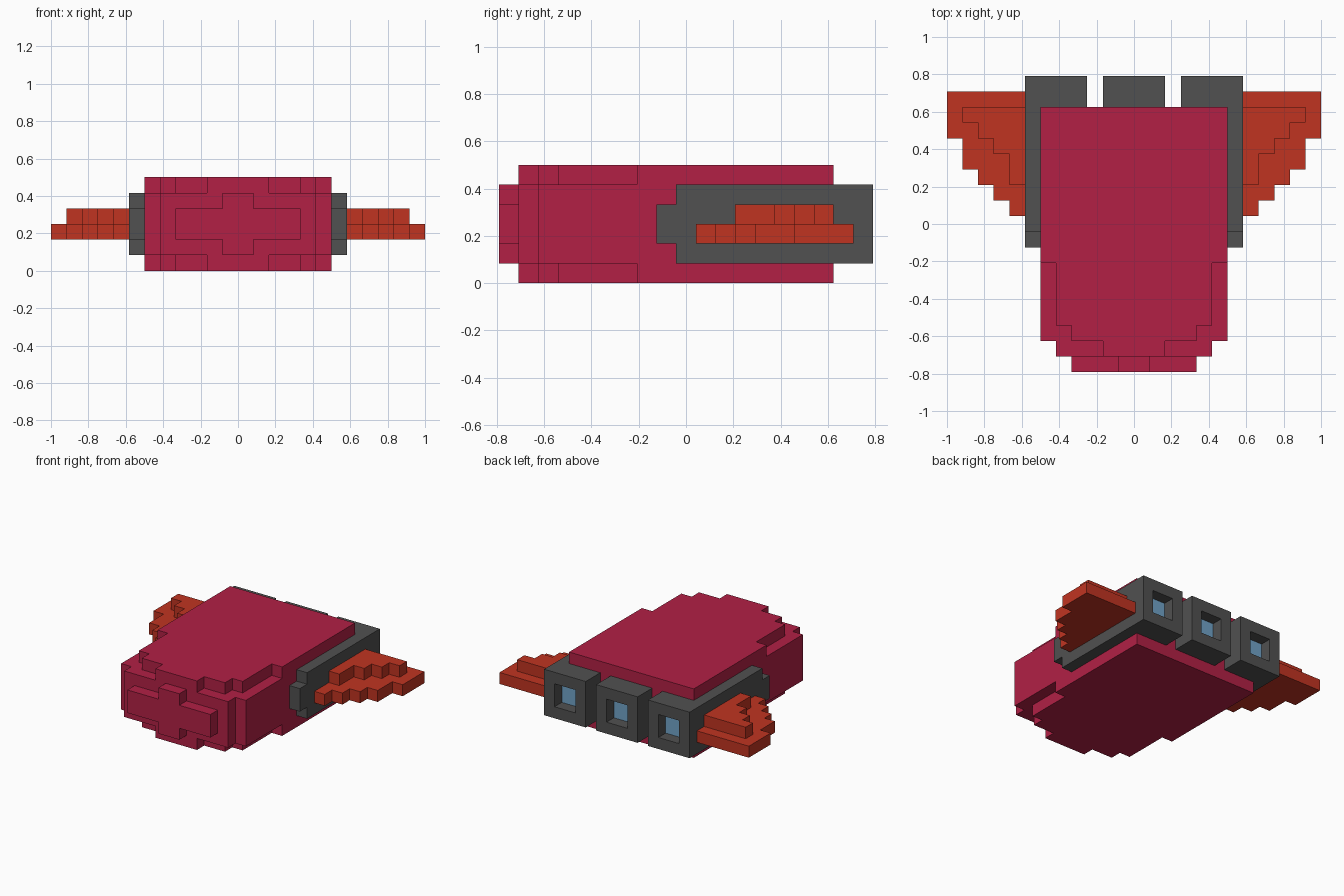
import bpy, bmesh
from mathutils import Vector

if "Cube" in bpy.data.objects:
    bpy.data.objects.remove(bpy.data.objects["Cube"], do_unlink=True)

U = 1 / 12      # size of one block
MID_Y = 9.5     # depth is 19 blocks, counted from the nose


def material(name, rgb):
    m = bpy.data.materials.new(name)
    m.use_nodes = True
    m.diffuse_color = (*rgb, 1)
    bsdf = next(n for n in m.node_tree.nodes if n.type == 'BSDF_PRINCIPLED')
    bsdf.inputs["Base Color"].default_value = (*rgb, 1)
    return m


crimson = material("crimson hull", (0.445, 0.0145, 0.060))
grey = material("dark grey metal", (0.082, 0.082, 0.082))
orange = material("orange red wing", (0.53, 0.034, 0.0155))
blue = material("blue thruster glow", (0.165, 0.37, 0.58))


def cells(boxes):
    """Unit cells covered by boxes given as (x0, x1, y0, y1, z0, z1)."""
    return {(x, y, z) for x0, x1, y0, y1, z0, z1 in boxes
            for x in range(x0, x1) for y in range(y0, y1) for z in range(z0, z1)}


def blocks(name, boxes, mats, holes=(), glow=None, mirror=False):
    """Outer skin of a union of boxes, with flat areas merged."""
    if mirror:
        boxes = [(-b[1], -b[0], *b[2:]) for b in boxes]
        holes = [(-b[1], -b[0], *b[2:]) for b in holes]
    solid = cells(boxes) - cells(holes)
    bm = bmesh.new()
    verts = {}

    def vert(p):
        if p not in verts:
            verts[p] = bm.verts.new((p[0] * U, (p[1] - MID_Y) * U, p[2] * U))
        return verts[p]

    for c in solid:
        for axis in range(3):
            for side in (0, 1):
                near = list(c)
                near[axis] += 2 * side - 1
                if tuple(near) in solid:
                    continue
                a, b = (axis + 1) % 3, (axis + 2) % 3
                ring = []
                for da, db in ((0, 0), (1, 0), (1, 1), (0, 1)):
                    p = list(c)
                    p[axis] += side
                    p[a] += da
                    p[b] += db
                    ring.append(vert(tuple(p)))
                face = bm.faces.new(ring if side else ring[::-1])
                # recessed faces looking backwards glow
                if glow is not None and axis == 1 and side and c[1] + 1 == glow:
                    face.material_index = 1
    bm.normal_update()
    bmesh.ops.dissolve_limit(bm, angle_limit=0.02, verts=bm.verts[:],
                             edges=bm.edges[:], delimit={'MATERIAL'})
    mesh = bpy.data.meshes.new(name)
    bm.to_mesh(mesh)
    bm.free()
    for m in mats:
        mesh.materials.append(m)
    obj = bpy.data.objects.new(name, mesh)
    bpy.context.collection.objects.link(obj)
    return obj


# Hull: full-width middle, narrower stepped plates above and below, cross nose
hull = [(-6, 6, 2, 17, 1, 5), (-5, 5, 1, 2, 1, 5),
        (-4, 4, 0, 1, 2, 4), (-1, 1, 0, 1, 1, 5)]
for z in (0, 5):
    for half, y0, y1 in ((6, 7, 17), (5, 3, 7), (4, 2, 3), (2, 1, 2)):
        hull.append((-half, half, y0, y1, z, z + 1))
blocks("hull", hull, [crimson])

# Centre thruster
blocks("centre_thruster", [(-2, 2, 17, 19, 1, 5)], [grey, blue],
       holes=[(-1, 1, 18, 19, 2, 4)], glow=18)

# Side housings with outer thrusters, and the stepped wings
housing = [(6, 7, 9, 17, 1, 5), (6, 7, 8, 9, 2, 4), (3, 7, 17, 19, 1, 5)]
lower_starts = (10, 11, 12, 13, 15)
upper_starts = (12, 14, 15, 16)
wing = [(7 + i, 8 + i, y, 18, 2, 3) for i, y in enumerate(lower_starts)]
wing += [(7 + i, 8 + i, y, 17, 3, 4) for i, y in enumerate(upper_starts)]
for side, flip in (("left", False), ("right", True)):
    blocks(side + "_thruster_housing", housing, [grey, blue],
           holes=[(4, 6, 18, 19, 2, 4)], glow=18, mirror=flip)
    blocks(side + "_wing", wing, [orange], mirror=flip)
